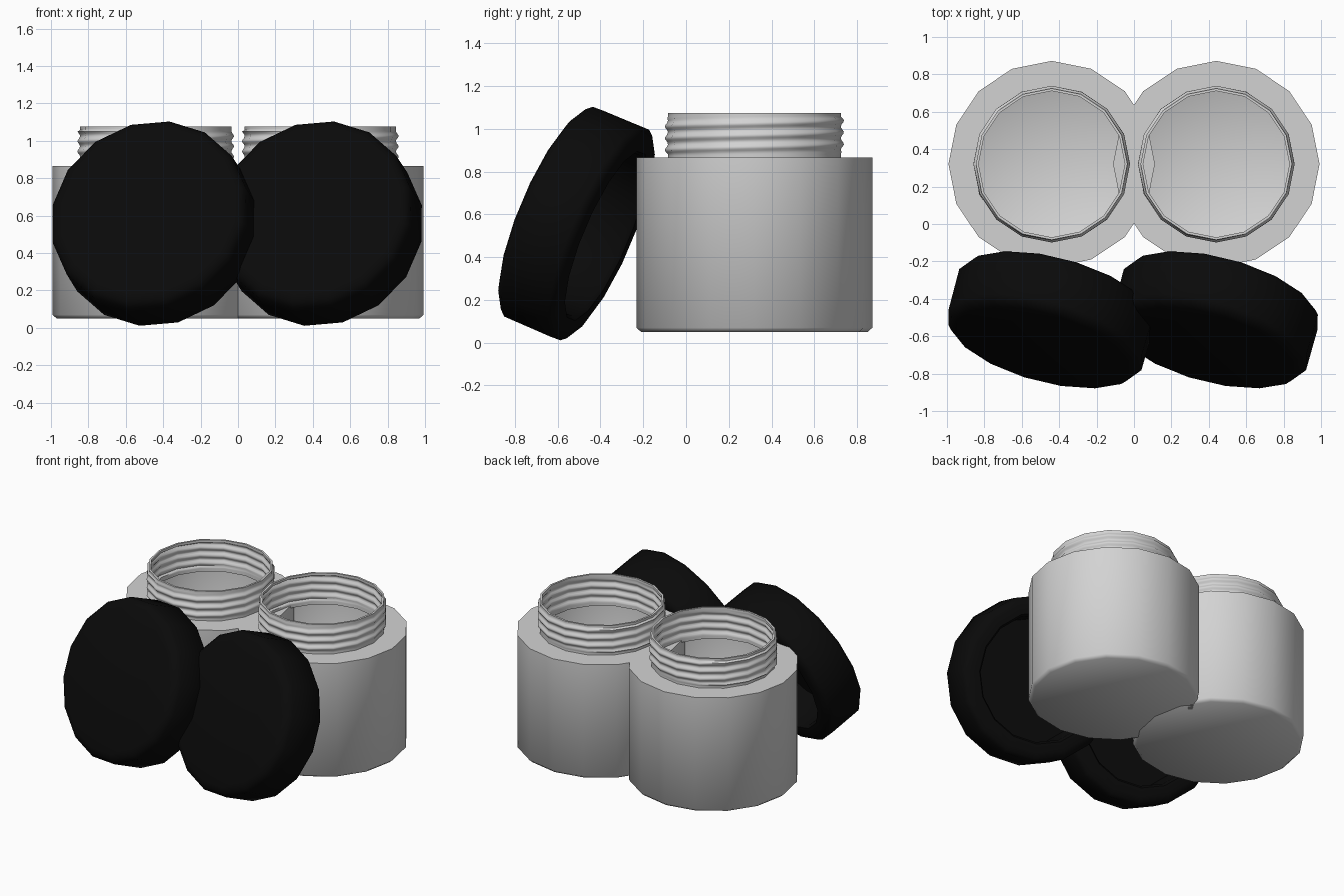
import bpy, bmesh, math
from mathutils import Matrix, Vector

if "Cube" in bpy.data.objects:
    bpy.data.objects.remove(bpy.data.objects["Cube"])

SIDES = 16


def material(name, v):
    m = bpy.data.materials.new(name)
    m.diffuse_color = (v, v, v, 1)
    m.use_nodes = True
    m.node_tree.nodes["Principled BSDF"].inputs["Base Color"].default_value = m.diffuse_color
    return m


white = material("pale_plastic", 0.65)
black = material("black_plastic", 0.003)


def thread(z, ang):
    """Radial bulge of the helical screw thread at a height and angle."""
    if not 0.89 < z < 1.05:
        return 0.0
    phase = (z - 0.915) / 0.055 - ang / (2 * math.pi)
    return 0.014 * (0.5 + 0.5 * math.cos(2 * math.pi * phase)) ** 1.3


def lathe(name, profile, mat, threaded=False):
    """Revolve (radius, height) points; radius 0 closes the surface at a pole."""
    bm = bmesh.new()
    rings = []
    for r, z in profile:
        if r == 0:
            rings.append([bm.verts.new((0, 0, z))] * SIDES)
            continue
        ring = []
        for i in range(SIDES):
            a = 2 * math.pi * i / SIDES
            rr = r + (thread(z, a) if threaded and r < 0.43 else 0)
            ring.append(bm.verts.new((rr * math.cos(a), rr * math.sin(a), z)))
        rings.append(ring)
    for lo, hi in zip(rings, rings[1:]):
        for i in range(SIDES):
            j = (i + 1) % SIDES
            corners = list(dict.fromkeys((lo[i], lo[j], hi[j], hi[i])))
            bm.faces.new(corners)
    bmesh.ops.recalc_face_normals(bm, faces=bm.faces)
    me = bpy.data.meshes.new(name)
    bm.to_mesh(me)
    bm.free()
    me.materials.append(mat)
    ob = bpy.data.objects.new(name, me)
    bpy.context.collection.objects.link(ob)
    bpy.ops.object.select_all(action='DESELECT')
    ob.select_set(True)
    bpy.context.view_layer.objects.active = ob
    bpy.ops.object.shade_smooth_by_angle(angle=math.radians(50))
    return ob


# Jar profile: outer wall, threaded neck, then back down the inside
rows = [0.865 + 0.21 * k / 24 for k in range(25)]
WALL = 0.014
jar = [(0, 0.05), (0.53, 0.05), (0.552, 0.07), (0.552, 0.865)]
jar += [(0.405, z) for z in rows]
jar += [(0.405 - WALL, z) for z in reversed(rows)]
jar += [(0.405 - WALL, 0.865 - WALL), (0.55 - WALL, 0.865 - WALL), (0.55 - WALL, 0.08)]
jar += [(0.52, 0.066), (0, 0.066)]

# Lid profile: rounded closed face, straight side, hollow underside
lid = [(0, 0.17), (0.48, 0.17), (0.518, 0.155), (0.543, 0.125), (0.545, -0.115),
       (0.525, -0.14), (0.49, -0.152), (0.43, -0.15), (0.415, -0.13),
       (0.41, 0.11), (0, 0.12)]

# Leaning lid orientation: closed face looks forward, left and up
n = Vector((-0.243, -0.893, 0.38)).normalized()
u = Vector((0, 0, 1)).cross(n).normalized()
v = n.cross(u)
lean = Matrix((u, v, n)).transposed().to_4x4() @ Matrix.Rotation(math.radians(-6), 4, 'Z')

for side, x in (("left", -0.44), ("right", 0.44)):
    body = lathe(side + "_jar", jar, white, True)
    body.location = (x, 0.32, 0)
    cap = lathe(side + "_lid", lid, black)
    cap.matrix_world = Matrix.Translation((x - 0.005, -0.507, 0.556)) @ lean
